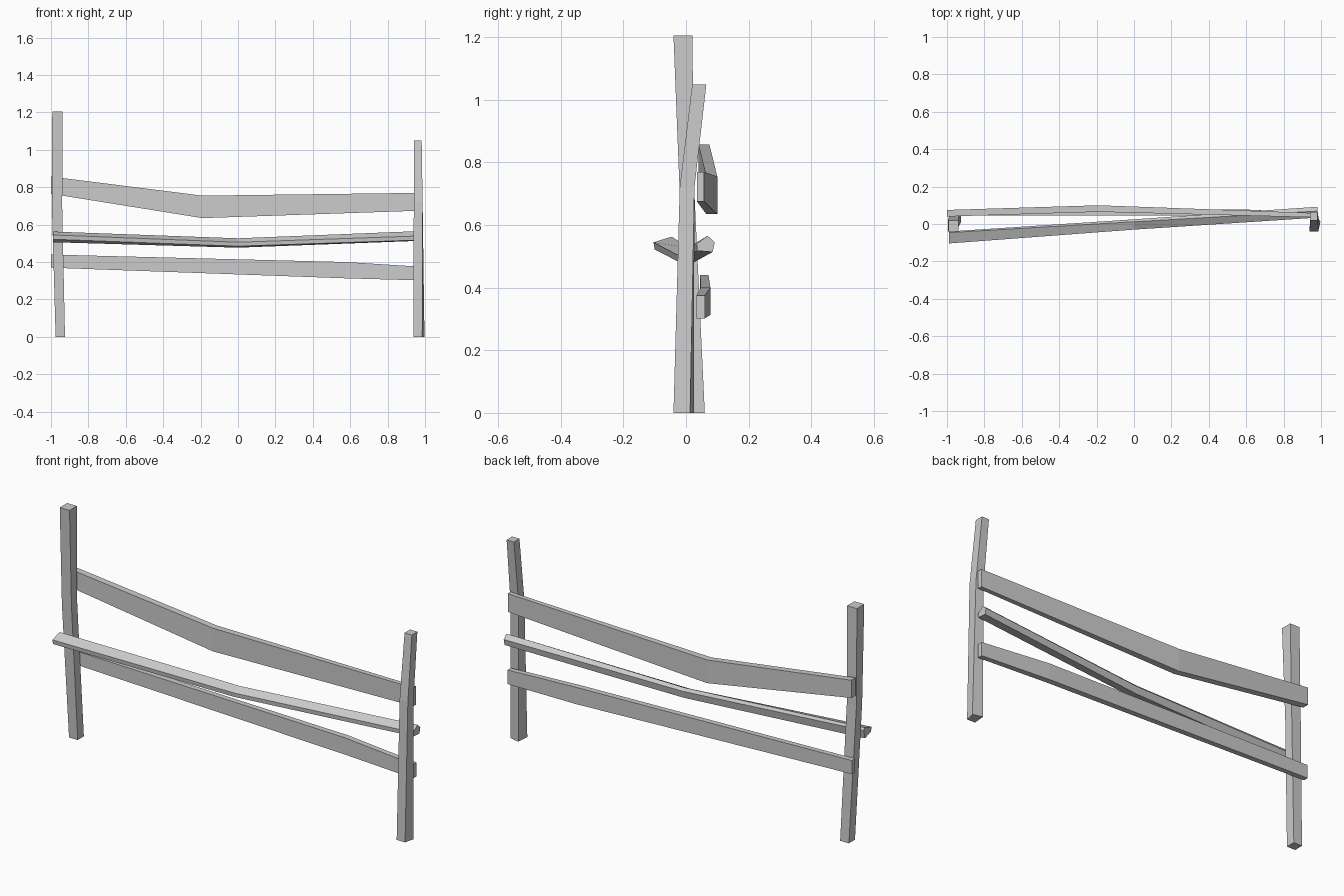
import bpy, bmesh

cube = bpy.data.objects.get("Cube")
if cube:
    bpy.data.objects.remove(cube, do_unlink=True)

wood = bpy.data.materials.new("weathered_grey")
wood.use_nodes = True
grey = (0.6, 0.6, 0.6, 1)
wood.diffuse_color = grey
wood.node_tree.nodes["Principled BSDF"].inputs["Base Color"].default_value = grey


def loft(name, sections):
    """Skin a run of matching cross-sections and cap both ends."""
    bm = bmesh.new()
    rings = [[bm.verts.new(p) for p in s] for s in sections]
    n = len(rings[0])
    for a, b in zip(rings, rings[1:]):
        for i in range(n):
            j = (i + 1) % n
            bm.faces.new((a[i], a[j], b[j], b[i]))
    bm.faces.new(rings[0])
    bm.faces.new(rings[-1])
    bmesh.ops.recalc_face_normals(bm, faces=bm.faces)
    mesh = bpy.data.meshes.new(name)
    bm.to_mesh(mesh)
    bm.free()
    mesh.materials.append(wood)
    obj = bpy.data.objects.new(name, mesh)
    bpy.context.collection.objects.link(obj)
    return obj


def post_ring(z, x0, x1, y0, y1, twist=0):
    return [(x0, y0, z), (x1 - twist, y0, z), (x1, y1 - twist, z), (x0 + twist / 2, y1, z)]


def plank_ring(x, y0, y1, z0, z1):
    return [(x, y0, z0), (x, y1, z0), (x, y1, z1), (x, y0, z1)]


# Crooked posts, each bent a little above the middle
loft("right_post", [
    post_ring(0, -0.975, -0.925, 0.01, 0.06),
    post_ring(0.7, -0.995, -0.94, -0.02, 0.027),
    post_ring(1.205, -0.993, -0.937, -0.04, 0.02),
])
loft("left_post", [
    post_ring(0, 0.937, 0.997, -0.04, 0.025, 0.012),
    post_ring(0.72, 0.94, 0.987, -0.02, 0.027),
    post_ring(1.05, 0.94, 0.982, 0.02, 0.065),
])

# Flat planks fixed behind the posts
loft("upper_rail", [
    plank_ring(-1.0, 0.04, 0.075, 0.765, 0.857),
    plank_ring(-0.19, 0.065, 0.1, 0.635, 0.755),
    plank_ring(0.98, 0.035, 0.058, 0.675, 0.77),
])
loft("lower_rail", [
    plank_ring(-1.0, 0.045, 0.072, 0.37, 0.44),
    plank_ring(0.58, 0.047, 0.078, 0.313, 0.4),
    plank_ring(0.98, 0.033, 0.06, 0.302, 0.375),
])

# Split pole running from in front of one post to behind the other
pole = [
    (-0.99, [(-0.1, 0.522), (-0.104, 0.545), (-0.046, 0.563), (-0.04, 0.55), (-0.05, 0.506)]),
    (0.0, [(-0.028, 0.485), (-0.03, 0.506), (0.012, 0.527), (0.025, 0.513), (0.018, 0.477)]),
    (0.98, [(0.036, 0.518), (0.034, 0.54), (0.069, 0.566), (0.092, 0.545), (0.085, 0.514)]),
]
loft("middle_rail", [[(x, y, z) for y, z in ring] for x, ring in pole])
